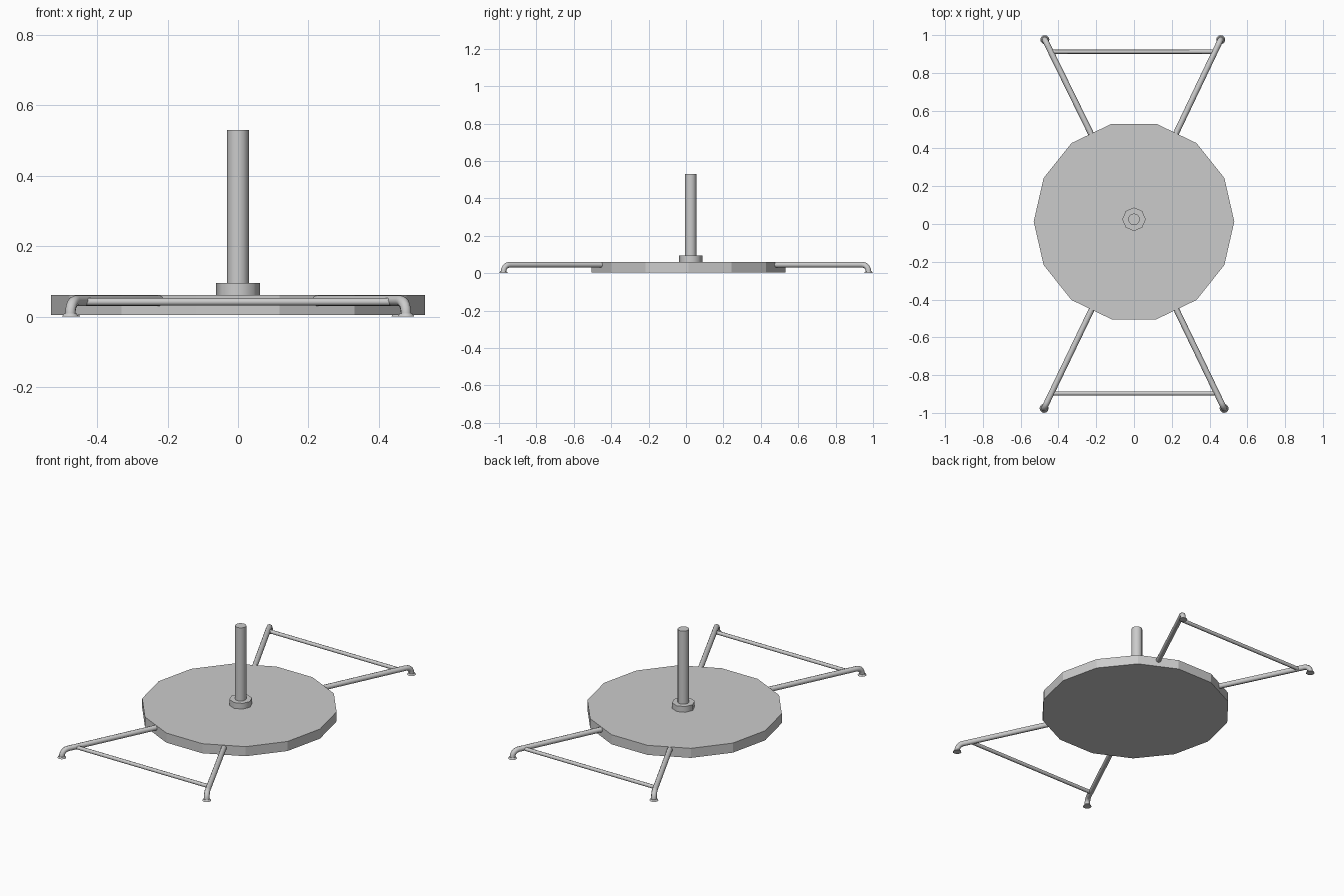
import bpy, math
from mathutils import Vector

if "Cube" in bpy.data.objects:
    bpy.data.objects.remove(bpy.data.objects["Cube"])


def finish(obj, name, smooth=True):
    obj.name = name
    if smooth:
        bpy.ops.object.shade_smooth_by_angle(angle=math.radians(50))
    return obj


def cylinder(name, sides, r1, r2, z0, z1, x=0, y=0, turn=0, smooth=True):
    bpy.ops.mesh.primitive_cone_add(vertices=sides, radius1=r1, radius2=r2,
                                    depth=z1 - z0,
                                    location=(x, y, (z0 + z1) / 2),
                                    rotation=(0, 0, turn))
    return finish(bpy.context.object, name, smooth)


def tube(name, points, radius):
    curve = bpy.data.curves.new(name, 'CURVE')
    curve.dimensions = '3D'
    curve.bevel_depth = radius
    curve.bevel_resolution = 2
    curve.use_fill_caps = True
    spline = curve.splines.new('POLY')
    spline.points.add(len(points) - 1)
    for p, co in zip(spline.points, points):
        p.co = (*co, 1)
    obj = bpy.data.objects.new(name, curve)
    bpy.context.collection.objects.link(obj)
    bpy.ops.object.select_all(action='DESELECT')
    obj.select_set(True)
    bpy.context.view_layer.objects.active = obj
    bpy.ops.object.convert(target='MESH')
    return finish(bpy.context.object, name)


# Round base plate, 14 sides with corners on the x axis
cylinder("base_plate", 14, 0.531, 0.531, 0.004, 0.061, y=0.013,
         turn=math.pi / 2, smooth=False)

# Collar and upright post
POST_Y = 0.025
cylinder("post_collar", 8, 0.062, 0.062, 0.055, 0.095, y=POST_Y)
cylinder("post", 12, 0.031, 0.031, 0.06, 0.53, y=POST_Y)

# Bent legs with flared feet
LEG_Z, BEND = 0.045, 0.036
feet = {"back_left": (-0.472, 0.976), "back_right": (0.459, 0.976),
        "front_left": (-0.476, -0.976), "front_right": (0.477, -0.976)}
centre = Vector((0, 0.013))
for side, xy in feet.items():
    foot = Vector(xy)
    out = (foot - centre).normalized()
    start = centre + out * 0.48
    path = [(*start, LEG_Z)]
    corner = foot - out * BEND
    for i in range(6):
        a = math.radians(18 * i)
        p = corner + out * BEND * math.sin(a)
        path.append((*p, LEG_Z - BEND + BEND * math.cos(a)))
    path.append((*foot, 0.003))
    tube(side + "_leg", path, 0.0155)
    cylinder(side + "_foot", 12, 0.024, 0.018, 0, 0.009, *xy)

# Crossbars tying each pair of legs together
for end, y in (("back", 0.912), ("front", -0.897)):
    pts = []
    for side in ("left", "right"):
        f = Vector(feet[end + "_" + side])
        t = (y - centre.y) / (f.y - centre.y)
        pts.append((f.x * t, y, 0.042))
    tube(end + "_crossbar", pts, 0.011)
